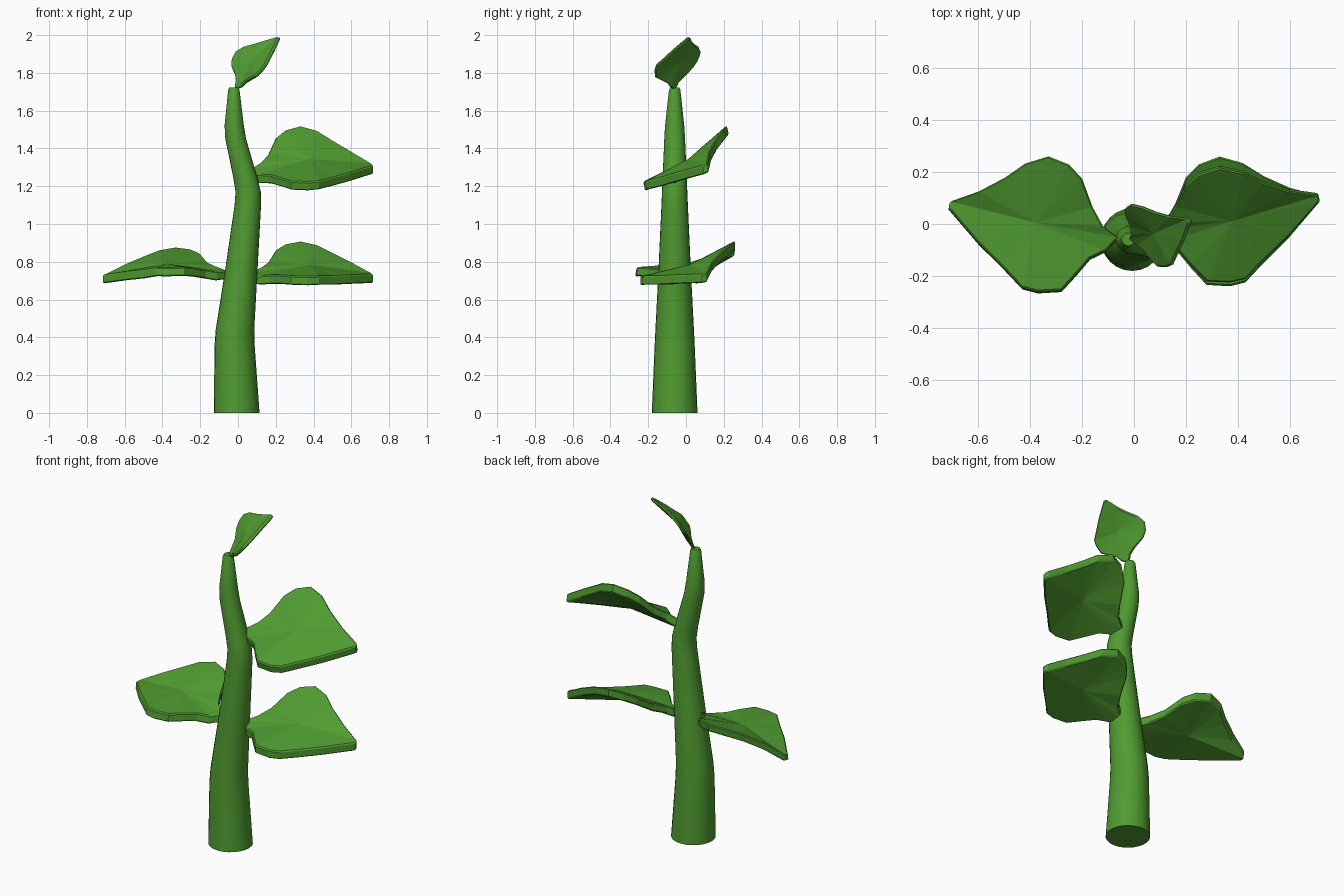
import bpy, bmesh, math
from mathutils import Matrix, Vector

if "Cube" in bpy.data.objects:
    bpy.data.objects.remove(bpy.data.objects["Cube"])

green = bpy.data.materials.new("leaf_green")
green.diffuse_color = (0.08, 0.33, 0.03, 1)
green.use_nodes = True
green.node_tree.nodes["Principled BSDF"].inputs["Base Color"].default_value = green.diffuse_color


def make_object(name, bm):
    bmesh.ops.recalc_face_normals(bm, faces=bm.faces)
    me = bpy.data.meshes.new(name)
    bm.to_mesh(me)
    bm.free()
    me.materials.append(green)
    ob = bpy.data.objects.new(name, me)
    bpy.context.collection.objects.link(ob)
    return ob


# Stem: rings (x, y, z, radius) along a gently swaying path
RINGS = [(-0.007, -0.06, 0, 0.121), (-0.018, -0.06, 0.36, 0.106),
         (-0.016, -0.06, 0.44, 0.102), (0.017, -0.06, 0.75, 0.086),
         (0.052, -0.06, 1.10, 0.070), (0.054, -0.06, 1.17, 0.067),
         (0.040, -0.06, 1.24, 0.064), (-0.012, -0.06, 1.45, 0.055),
         (-0.020, -0.06, 1.52, 0.051), (-0.022, -0.06, 1.71, 0.030),
         (-0.022, -0.06, 1.722, 0.024)]
SIDES = 24
bm = bmesh.new()
loops = []
for x, y, z, r in RINGS:
    loops.append([bm.verts.new((x + r * math.cos(a), y + r * math.sin(a), z))
                  for a in (2 * math.pi * i / SIDES for i in range(SIDES))])
for a, b in zip(loops, loops[1:]):
    for i in range(SIDES):
        j = (i + 1) % SIDES
        bm.faces.new((a[i], a[j], b[j], b[i]))
bm.faces.new(loops[0][::-1])
bm.faces.new(loops[-1])
stem = make_object("stem", bm)
bpy.context.view_layer.objects.active = stem
stem.select_set(True)
bpy.ops.object.shade_smooth_by_angle(angle=math.radians(35))

# Leaf outline: base, round the back edge to the tip, back along the front edge
OUTLINE = [(0.06, -0.03, -0.01), (0.12, 0.01, 0.02), (0.16, 0.08, 0.05),
           (0.20, 0.18, 0.115), (0.25, 0.23, 0.145), (0.33, 0.26, 0.16),
           (0.42, 0.235, 0.14), (0.50, 0.185, 0.10), (0.60, 0.14, 0.05),
           (0.71, 0.11, -0.01), (0.715, 0.085, -0.015), (0.60, -0.05, -0.02),
           (0.50, -0.15, -0.025), (0.43, -0.225, -0.025), (0.37, -0.24, -0.028),
           (0.28, -0.235, -0.025), (0.22, -0.17, -0.02), (0.17, -0.11, -0.02),
           (0.11, -0.08, -0.025)]
CENTRE = (0.38, 0.02, 0.035)


def leaf(name, matrix, thickness=0.048):
    # Triangle fan, thickened downward with a fine chamfer on the rim
    bm = bmesh.new()
    c = bm.verts.new(CENTRE)
    vs = [bm.verts.new(p) for p in OUTLINE]
    for i, v in enumerate(vs):
        bm.faces.new((c, vs[i - 1], v))
    top = bm.faces[:]
    ext = bmesh.ops.extrude_face_region(bm, geom=top, use_keep_orig=True)
    low = [g for g in ext["geom"] if isinstance(g, bmesh.types.BMVert)]
    bmesh.ops.translate(bm, verts=low, vec=(0, 0, -thickness))
    bmesh.ops.transform(bm, matrix=matrix, verts=bm.verts)
    ob = make_object(name, bm)
    bev = ob.modifiers.new("rim", 'BEVEL')
    bev.width = 0.006
    bev.segments = 1
    bev.limit_method = 'ANGLE'
    bev.angle_limit = math.radians(55)


def tilt(deg):
    return Matrix.Rotation(math.radians(deg), 4, 'X')


# Three side leaves
leaf("lower_right_leaf", Matrix.Translation((0, 0, 0.75)))
leaf("upper_right_leaf", Matrix.Translation((0, 0, 1.305)) @ tilt(13.5))
leaf("left_leaf", Matrix.Translation((0, -0.02, 0.76))
     @ Matrix.Diagonal((-1, 1, 1, 1)) @ tilt(-9))


# Small top leaf: same shape, aligned by its length and width directions
def frame(along, across):
    a = Vector(along).normalized()
    n = a.cross(Vector(across)).normalized()
    return Matrix((a, n.cross(a), n)).transposed()


base, tip = Vector(OUTLINE[0]), Vector(OUTLINE[9])
width = Vector(OUTLINE[5]) - Vector(OUTLINE[14])
rot = frame((0.23, 0.08, 0.275), (-0.17, 0.225, 0.05)) @ frame(tip - base, width).transposed()
leaf("top_leaf", Matrix.Translation((-0.022, -0.06, 1.72)) @ rot.to_4x4()
     @ Matrix.Scale(0.55, 4) @ Matrix.Translation(-base), 0.035)
